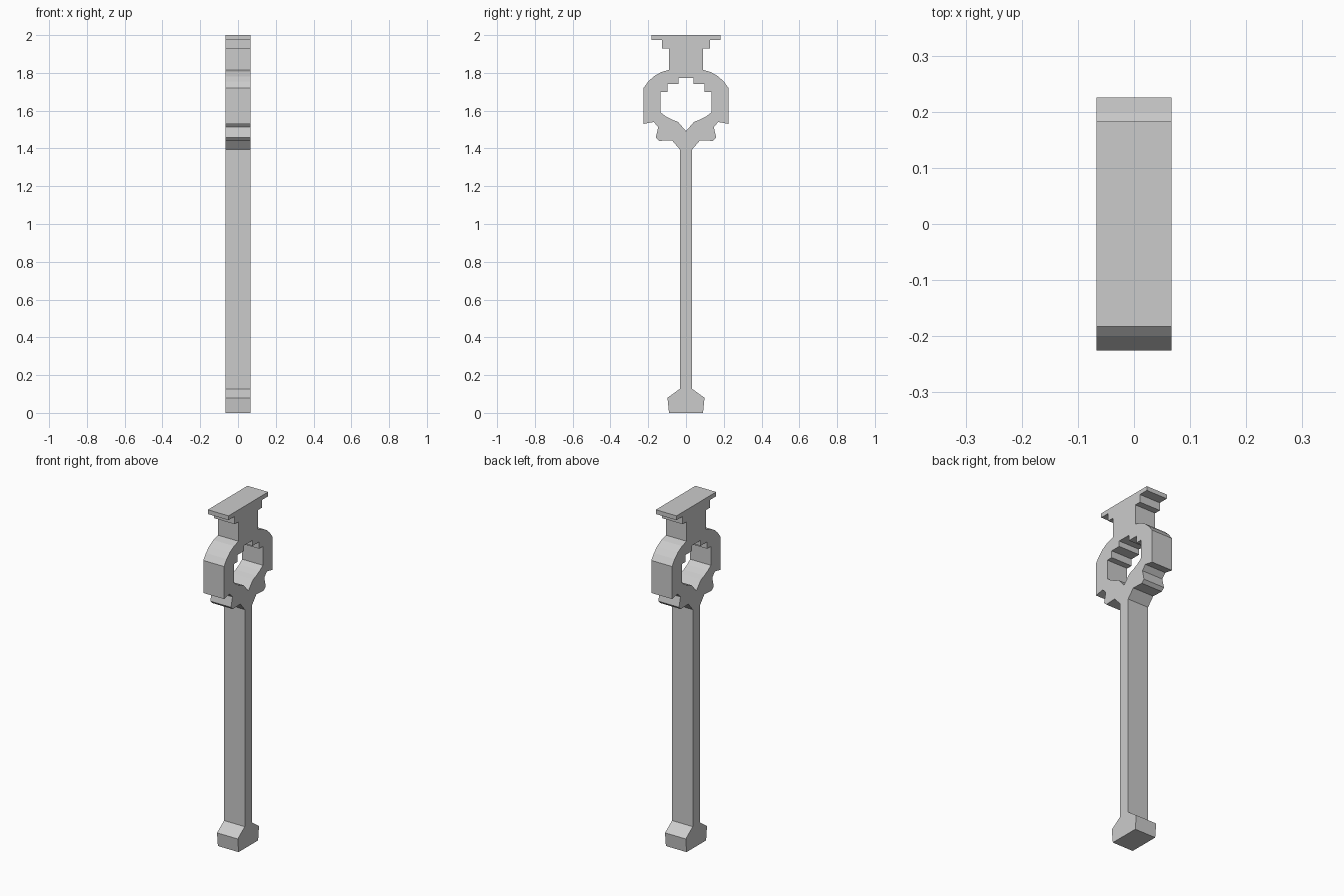
import bpy
import bmesh
from math import radians

if "Cube" in bpy.data.objects:
    bpy.data.objects.remove(bpy.data.objects["Cube"])

HALF_THICKNESS = 0.067

# Right halves (y, z) of the symmetric side profile, listed bottom to top
foot = [(0.09, 0), (0.098, 0.08), (0.033, 0.127)]
stem_top = [(0.033, 1.395), (0.074, 1.443)]
claw = [(0.143, 1.44), (0.16, 1.457), (0.147, 1.513), (0.171, 1.54), (0.225, 1.53)]
ring = [(0.225, 1.72), (0.2, 1.754), (0.17, 1.782), (0.132, 1.804), (0.09, 1.816)]
cap = [(0.09, 1.93), (0.127, 1.93), (0.127, 1.975), (0.183, 1.975), (0.183, 2.0)]
outline = foot + stem_top + claw + ring + cap

# Stepped opening: rounded lower sides, staircase top
opening = [(0, 1.492), (0.043, 1.541), (0.075, 1.553), (0.107, 1.57), (0.134, 1.59),
           (0.134, 1.70), (0.099, 1.70), (0.099, 1.74), (0.039, 1.74), (0.039, 1.772)]


def add_mirrored_spline(curve, half):
    """Close a half outline with its mirror image across y = 0."""
    points = half + [(-y, z) for y, z in reversed(half) if y > 0]
    spline = curve.splines.new('POLY')
    spline.points.add(len(points) - 1)
    for p, (y, z) in zip(spline.points, points):
        p.co = (y, z, 0, 1)
    spline.use_cyclic_u = True


# Flat bracket plate: profile with opening, extruded along x
curve = bpy.data.curves.new("ring_post", 'CURVE')
curve.dimensions = '2D'
curve.fill_mode = 'BOTH'
curve.extrude = HALF_THICKNESS
for half in (outline, opening):
    add_mirrored_spline(curve, half)
post = bpy.data.objects.new("ring_post", curve)
bpy.context.collection.objects.link(post)
post.rotation_euler = (radians(90), 0, radians(90))

# Convert to a clean, welded, flat-shaded mesh
bpy.context.view_layer.objects.active = post
post.select_set(True)
bpy.ops.object.convert(target='MESH')
bpy.ops.object.transform_apply(location=False, rotation=True, scale=False)
bm = bmesh.new()
bm.from_mesh(post.data)
bmesh.ops.remove_doubles(bm, verts=bm.verts, dist=0.0005)
bmesh.ops.recalc_face_normals(bm, faces=bm.faces)
for f in bm.faces:
    f.smooth = False
bm.to_mesh(post.data)
bm.free()
